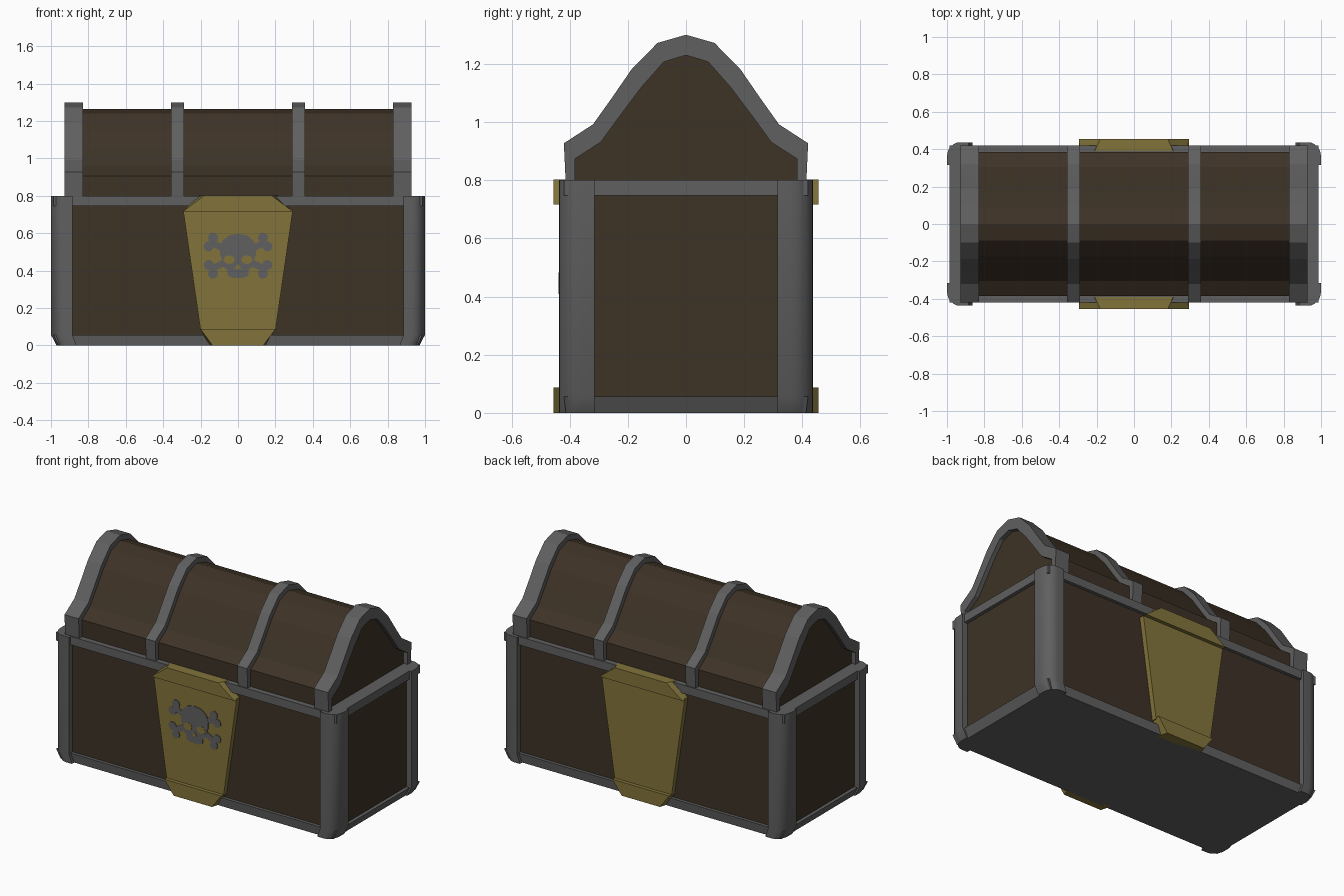
import bpy, bmesh, math

if "Cube" in bpy.data.objects:
    bpy.data.objects.remove(bpy.data.objects["Cube"])


def material(name, rgb):
    m = bpy.data.materials.new(name)
    m.diffuse_color = (*rgb, 1)
    m.use_nodes = True
    m.node_tree.nodes["Principled BSDF"].inputs["Base Color"].default_value = m.diffuse_color
    return m


IRON = material("iron_grey", (0.115, 0.115, 0.115))
WOOD = material("dark_wood", (0.047, 0.032, 0.019))
GOLD = material("dull_gold", (0.225, 0.175, 0.043))


def loft(name, rings, mat, smooth=False):
    """Closed solid through a list of matching point rings."""
    bm = bmesh.new()
    vs = [[bm.verts.new(p) for p in r] for r in rings]
    n = len(vs[0])
    for a, b in zip(vs, vs[1:]):
        for i in range(n):
            j = (i + 1) % n
            bm.faces.new((a[i], a[j], b[j], b[i]))
    bm.faces.new(vs[0])
    bm.faces.new(vs[-1])
    bmesh.ops.recalc_face_normals(bm, faces=bm.faces)
    me = bpy.data.meshes.new(name)
    bm.to_mesh(me)
    bm.free()
    me.materials.append(mat)
    ob = bpy.data.objects.new(name, me)
    bpy.context.collection.objects.link(ob)
    if smooth:
        bpy.ops.object.select_all(action='DESELECT')
        ob.select_set(True)
        bpy.context.view_layer.objects.active = ob
        bpy.ops.object.shade_smooth_by_angle(angle=math.radians(35))
    return ob


def rect(x, y, z):
    return [(-x, -y, z), (x, -y, z), (x, y, z), (-x, y, z)]


def along_x(name, yz, x0, x1, mat):
    return loft(name, [[(x, y, z) for y, z in yz] for x in (x0, x1)], mat)


def along_y(name, xz, y0, y1, mat):
    return loft(name, [[(x, y, z) for x, z in xz] for y in (y0, y1)], mat)


def mirrored(half):
    """Full outline from the right half, listed from the bottom to the centre top."""
    return half + [(-y, z) for y, z in reversed(half) if abs(y) > 1e-6]


# Body: wooden box with iron rims at top and bottom
loft("body_panels", [rect(0.965, 0.4, 0.03), rect(0.965, 0.4, 0.77)], WOOD)
loft("top_rim", [rect(0.987, 0.42, 0.747), rect(0.987, 0.42, 0.8)], IRON)
loft("bottom_rim", [rect(0.96, 0.413, 0), rect(0.987, 0.42, 0.057)], IRON)

# Rounded corner posts, tapered at the foot
arc = [(0.93 + 0.07 * math.sin(t), 0.36 + 0.077 * math.cos(t))
       for t in (math.pi / 2 * i / 6 for i in range(7))]
post = [(0.885, 0.39), (0.885, 0.437)] + arc + [(1.0, 0.315), (0.95, 0.315), (0.95, 0.39)]
for sx in (-1, 1):
    for sy in (-1, 1):
        foot = [(sx * (0.864 + (x - 0.885) * 0.92), sy * y, 0) for x, y in post]
        levels = [[(sx * x, sy * y, z) for x, y in post] for z in (0.057, 0.8)]
        loft("corner_post", [foot] + levels, IRON, smooth=True)

# Lid: wooden core, two slim bands and two open end arches
outer = [(0.414, 0.8), (0.42, 0.927), (0.32, 0.992), (0.255, 1.083),
         (0.186, 1.183), (0.098, 1.272), (0, 1.3)]
inner = [(0.381, 0.8), (0.381, 0.874), (0.293, 0.931), (0.228, 1.02),
         (0.153, 1.12), (0.076, 1.207), (0, 1.23)]
core = [(0.385, 0.8), (0.385, 0.907), (0.305, 0.962), (0.24, 1.05),
        (0.17, 1.15), (0.088, 1.24), (0, 1.265)]
along_x("lid_panels", mirrored(core), -0.9, 0.9, WOOD)
for s in (-1, 1):
    along_x("lid_band", mirrored(outer), s * 0.289, s * 0.358, IRON)
    along_x("lid_end_arch", mirrored(outer) + mirrored(inner)[::-1],
            s * 0.829, s * 0.928, IRON)

# Gold plates, front and back, with thicker caps at top and bottom
for s in (-1, 1):
    along_y("gold_plate", [(-0.2, 0.08), (0.2, 0.08), (0.293, 0.72), (-0.293, 0.72)],
            s * 0.39, s * 0.432, GOLD)
    for name, wide, zw, back, front, ze in (("top_cap", 0.293, 0.717, 0.21, 0.18, 0.802),
                                            ("bottom_cap", 0.2, 0.087, 0.155, 0.135, 0.0)):
        rings = [[(-wide, s * y, zw), (wide, s * y, zw), (e, s * y, ze), (-e, s * y, ze)]
                 for y, e in ((0.39, back), (0.455, front))]
        loft("gold_" + name, rings, GOLD)


# Skull and crossed bones emblem on the front
def disc(name, cx, cz, rx, rz, y, mat, n=12):
    pts = [(cx + rx * math.cos(2 * math.pi * i / n), cz + rz * math.sin(2 * math.pi * i / n))
           for i in range(n)]
    along_y(name, pts, -0.43, y, mat)


skull = [(0.03, 0.362), (0.054, 0.372), (0.058, 0.405), (0.085, 0.425), (0.082, 0.45),
         (0.096, 0.485), (0.096, 0.52), (0.083, 0.56), (0.05, 0.588), (0, 0.598)]
along_y("skull", mirrored(skull), -0.43, -0.437, IRON)
along_y("skull_nose", [(-0.018, 0.408), (0.018, 0.408), (0, 0.438)], -0.43, -0.439, GOLD)
for sx in (-1, 1):
    disc("skull_eye", sx * 0.047, 0.459, 0.031, 0.024, -0.439, GOLD, 8)
    for sz in (-1, 1):
        cx, cz = sx * 0.145, 0.48 + sz * 0.073
        dx, dz = sx * 0.89, sz * 0.45          # bone direction
        px, pz = -dz * 0.018, dx * 0.018       # half the shaft width
        ax, az = sx * 0.04, 0.48 + sz * 0.02
        along_y("bone_shaft", [(ax + px, az + pz), (ax - px, az - pz),
                               (cx - px, cz - pz), (cx + px, cz + pz)], -0.43, -0.436, IRON)
        for k in (-1.45, 1.45):
            disc("bone_knob", cx + k * px, cz + k * pz, 0.027, 0.027, -0.4365, IRON)
